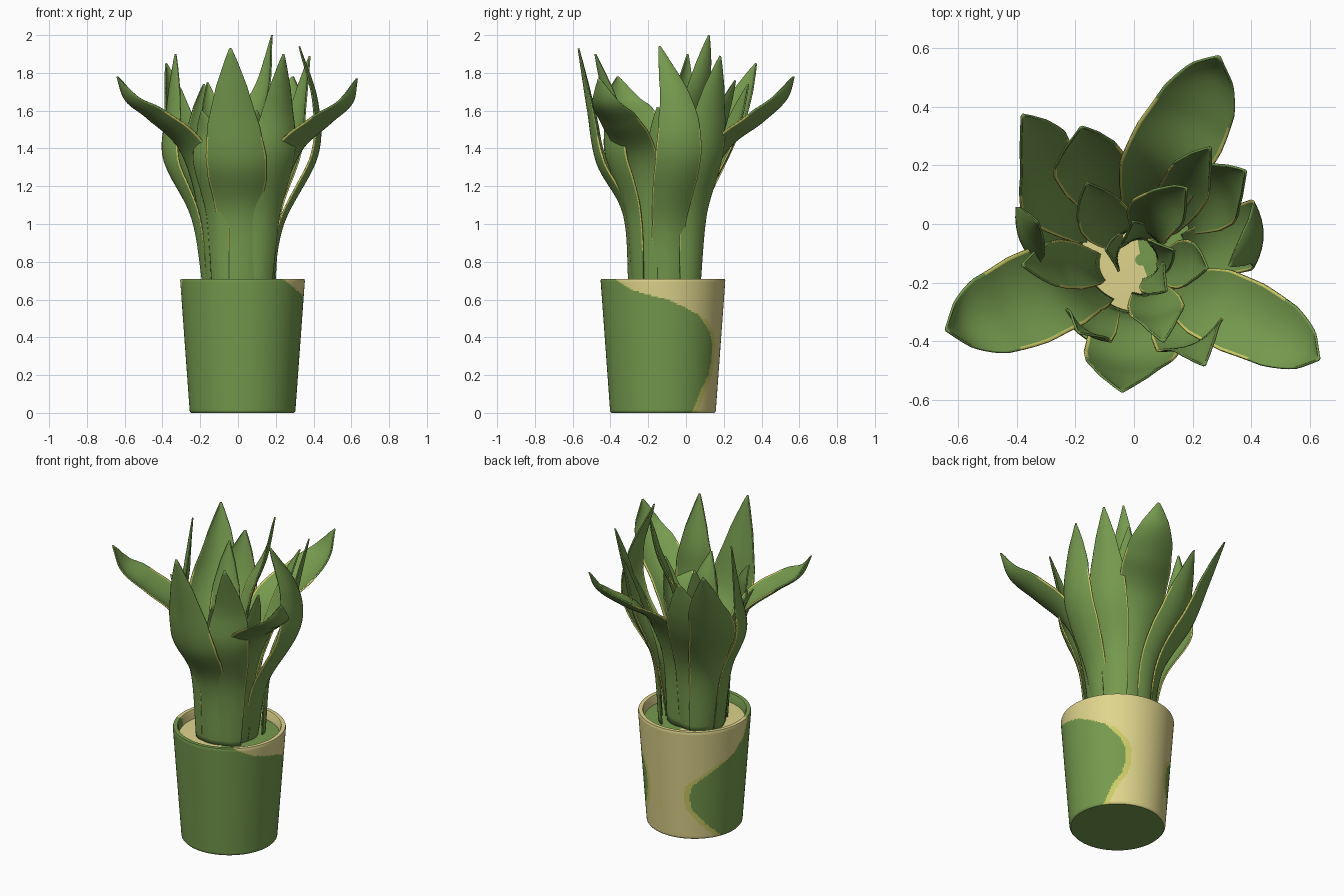
import bpy, bmesh, math
from mathutils import Vector

if "Cube" in bpy.data.objects:
    bpy.data.objects.remove(bpy.data.objects["Cube"])


def material(name, rgb):
    m = bpy.data.materials.new(name)
    m.diffuse_color = (*rgb, 1)
    m.use_nodes = True
    m.node_tree.nodes["Principled BSDF"].inputs["Base Color"].default_value = m.diffuse_color
    return m


GREEN = material("leaf green", (0.18, 0.325, 0.076))
TAN = material("pale tan", (0.74, 0.66, 0.265))
YELLOW = material("yellow edge", (0.6, 0.6, 0.13))
MATS = [GREEN, YELLOW, TAN]
CX, CY = 0.024, -0.122          # pot axis


def finish(name, bm, mats):
    bmesh.ops.recalc_face_normals(bm, faces=bm.faces)
    me = bpy.data.meshes.new(name)
    bm.to_mesh(me)
    bm.free()
    for m in mats:
        me.materials.append(m)
    ob = bpy.data.objects.new(name, me)
    bpy.context.collection.objects.link(ob)
    bpy.context.view_layer.objects.active = ob
    for o in bpy.context.selected_objects:
        o.select_set(False)
    ob.select_set(True)
    bpy.ops.object.shade_smooth_by_angle(angle=math.radians(40))
    return ob


def lerp_keys(keys, t):
    for (a, va), (b, vb) in zip(keys, keys[1:]):
        if t <= b:
            return va + (vb - va) * max(0, (t - a) / (b - a))
    return keys[-1][1]


# edges of the tan patch on the pot: height, azimuth
RIGHT = [(0, 33), (.12, 44), (.2, 55), (.28, 59), (.36, 58.5), (.42, 54),
         (.52, 36), (.6, 4), (.65, -30), (.71, -50)]
LEFT = [(0, 160), (.1, 138), (.2, 122), (.28, 119), (.36, 123), (.45, 147),
        (.53, 171), (.61, 188), (.71, 195)]


def pot_colour(az, z):
    if az < -90:
        az += 360
    r, l = lerp_keys(RIGHT, z), lerp_keys(LEFT, z)
    strip = 7 if z < 0.5 else 1.5
    if r < az < l:
        return 1 if az < r + strip or az > l - strip else 2
    return 0


def lathe(name, profile, rule, seg=220):
    bm = bmesh.new()
    rings = [[bm.verts.new((CX + r * math.cos(2 * math.pi * i / seg),
                            CY + r * math.sin(2 * math.pi * i / seg), z))
              for i in range(seg)] for r, z in profile]
    for a, b in zip(rings, rings[1:]):
        for i in range(seg):
            j = (i + 1) % seg
            f = bm.faces.new((a[i], a[j], b[j], b[i]))
            c = f.calc_center_median()
            f.material_index = rule(math.degrees(math.atan2(c.y - CY, c.x - CX)), c.z)
    bm.faces.new(rings[0])
    bm.faces.new(rings[-1])
    return finish(name, bm, MATS)


# pot: tapered wall, rim and inner wall
wall = [(0.272, 0), (0.279, 0.008)]
wall += [(0.28 + 0.05 * k / 75, 0.012 + 0.688 * k / 75) for k in range(76)]
wall += [(0.327, 0.71), (0.303, 0.71), (0.298, 0.7), (0.292, 0.6)]
lathe("pot", wall, pot_colour)

# soil disc inside the pot
lathe("soil", [(0.294, 0.62), (0.294, 0.655), (0.2, 0.66), (0.02, 0.662)],
      lambda az, z: 2 if 100 < az % 360 < 290 else 0, 72)

WIDTH = [(0, .55), (.25, .72), (.4, .96), (.52, 1), (.68, .86), (.85, .5), (.95, .2), (1, .03)]
COLUMNS = [-1, -.94, -.7, -.45, -.2, 0, .2, .45, .7, .94, 1]


def spline(pts, t):
    """Smooth curve through the points, t from 0 to 1."""
    n = len(pts) - 1
    k = min(int(t * n), n - 1)
    u = t * n - k
    p1, p2 = pts[k], pts[k + 1]
    p0 = pts[k - 1] if k else p1 * 2 - p2
    p3 = pts[k + 2] if k + 2 <= n else p2 * 2 - p1
    return 0.5 * (2 * p1 + (p2 - p0) * u + (2 * p0 - 5 * p1 + 4 * p2 - p3) * u * u
                  + (3 * p1 - p0 - 3 * p2 + p3) * u ** 3)


def leaf(name, az0, az1, width, *pts, rows=40):
    """Cupped blade along a path; its outer face turns from az0 to az1."""
    pts = [Vector(p) for p in pts]
    bm = bmesh.new()
    grid = []
    for i in range(rows + 1):
        t = i / rows
        c = spline(pts, t)
        tan = (spline(pts, min(1, t + .01)) - spline(pts, max(0, t - .01))).normalized()
        az = math.radians(az0 + (az1 - az0) * t)
        side = Vector((-math.sin(az), math.cos(az), 0))
        inward = tan.cross(side).normalized()
        if inward.dot(Vector((math.cos(az), math.sin(az), -0.6))) > 0:
            inward = -inward
        w = width * lerp_keys(WIDTH, t)
        grid.append([bm.verts.new(c + side * (s * w / 2) + inward * (0.14 * w * s * s))
                     for s in COLUMNS])
    last = len(COLUMNS) - 2
    for i, (a, b) in enumerate(zip(grid, grid[1:])):
        for j in range(last + 1):
            f = bm.faces.new((a[j], a[j + 1], b[j + 1], b[j]))
            # narrow yellow margin along the lower and middle blade
            f.material_index = int(j in (0, last) and 0.1 < i / rows < 0.62)
    ob = finish(name, bm, [GREEN, YELLOW])
    m = ob.modifiers.new("thickness", 'SOLIDIFY')
    m.thickness, m.offset = 0.008, 0


# three long arching leaves
leaf("arching_leaf_back", 80, 60, .30, (.05, .04, .65), (.06, .07, 1.08), (.1, .2, 1.38),
     (.2, .38, 1.53), (.265, .51, 1.65), (.29, .57, 1.78))
leaf("arching_leaf_left", 215, 200, .32, (-.14, -.2, .65), (-.18, -.21, 1.08), (-.27, -.22, 1.38),
     (-.45, -.3, 1.55), (-.58, -.345, 1.65), (-.64, -.36, 1.78))
leaf("arching_leaf_right", -40, -28, .27, (.14, -.22, .65), (.19, -.24, 1.08), (.28, -.28, 1.36),
     (.45, -.36, 1.52), (.58, -.43, 1.63), (.63, -.46, 1.77))

# outer upright leaves
leaf("outer_leaf_back_left", 140, 140, .28, (-.13, .01, .65), (-.18, .04, 1.06), (-.31, .16, 1.38),
     (-.34, .27, 1.6), (-.38, .37, 1.85))
leaf("outer_leaf_back", 105, 115, .25, (-.06, .04, .65), (-.08, .08, 1.06), (-.16, .22, 1.38),
     (-.18, .28, 1.55), (-.18, .33, 1.74))
leaf("outer_leaf_front", -92, -92, .32, (.0, -.3, .65), (.0, -.33, 1.05), (-.01, -.47, 1.32),
     (-.03, -.52, 1.6), (-.04, -.57, 1.93))
leaf("outer_leaf_front_right", -65, -62, .25, (.12, -.27, .65), (.15, -.3, 1.05), (.2, -.4, 1.36),
     (.22, -.41, 1.6), (.24, -.48, 1.9))
leaf("outer_leaf_left", 185, 215, .22, (-.18, -.1, .65), (-.24, -.1, 1.03), (-.38, -.06, 1.34),
     (-.36, -.03, 1.6), (-.33, .01, 1.9))
leaf("outer_leaf_right", 0, 0, .24, (.18, -.1, .65), (.24, -.09, 1.0), (.42, -.04, 1.36),
     (.42, -.05, 1.65), (.325, -.14, 1.94))
leaf("outer_leaf_back_right", 35, 25, .23, (.17, .03, .65), (.2, .05, 1.05), (.3, .11, 1.36),
     (.34, .14, 1.62), (.38, .18, 1.89))
leaf("outer_leaf_front_left", 232, 235, .2, (-.1, -.27, .65), (-.12, -.29, 1.05), (-.17, -.36, 1.32),
     (-.17, -.36, 1.48), (-.19, -.37, 1.6))

# inner leaves
leaf("inner_leaf_tall", 70, 20, .18, (.05, -.04, .65), (.05, -.02, 1.2), (.07, .03, 1.5),
     (.15, .08, 1.75), (.18, .12, 2.0))
leaf("inner_leaf_back_right", 55, 50, .17, (.1, .0, .65), (.12, .03, 1.05), (.19, .14, 1.4),
     (.22, .2, 1.58), (.26, .26, 1.76))
leaf("inner_leaf_right", -10, -10, .17, (.11, -.14, .65), (.13, -.14, 1.05), (.18, -.14, 1.3),
     (.22, -.14, 1.45), (.25, -.15, 1.62))
leaf("inner_leaf_back_left", 130, 110, .18, (-.05, -.04, .65), (-.06, -.03, 1.08), (-.11, .03, 1.35),
     (-.14, .09, 1.55), (-.16, .14, 1.75))
leaf("inner_leaf_left", 190, 190, .17, (-.12, -.15, .65), (-.15, -.15, 1.05), (-.25, -.14, 1.3),
     (-.32, -.14, 1.46), (-.38, -.14, 1.58))
leaf("inner_leaf_front", -80, -80, .19, (.05, -.24, .65), (.06, -.25, 1.05), (.08, -.31, 1.3),
     (.09, -.34, 1.45), (.1, -.4, 1.6))

# heart leaves filling the middle: azimuth, radius at base and tip, tip height
for k, (az, r0, r1, top) in enumerate([(15, .06, .12, 1.5), (100, .07, .13, 1.45),
                                       (165, .08, .12, 1.5), (310, .07, .14, 1.4)]):
    a = math.radians(az)
    leaf(f"heart_leaf_{k + 1}", az, az + 25, .13,
         *[(.02 + (r0 + (r1 - r0) * t * t) * math.cos(a), -.12 + (r0 + (r1 - r0) * t * t) * math.sin(a),
            .65 + (top - .65) * t) for t in (0, .33, .66, 1)])
